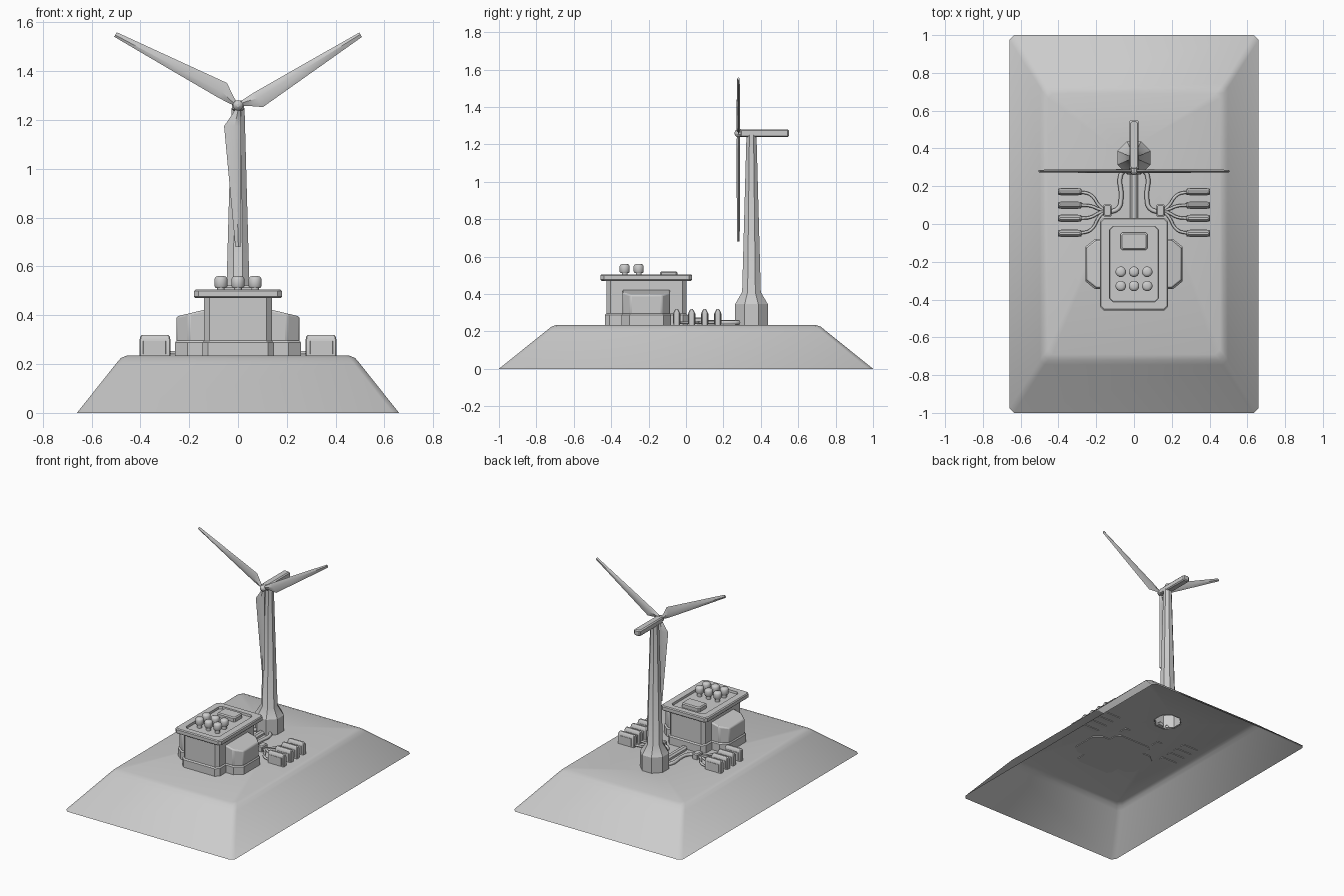
import bpy, bmesh, math
from mathutils import Matrix, Vector

cube = bpy.data.objects.get("Cube")
if cube:
    bpy.data.objects.remove(cube)

GROUND = 0.235


def octagon(cx, cy, z, r, sides=8):
    step = math.tau / sides
    return [(cx + r * math.cos((i + .5) * step), cy + r * math.sin((i + .5) * step), z)
            for i in range(sides)]


def chamfered(cx, cy, z, hx, hy, c):
    quarter = [(hx, hy - c), (hx - c, hy), (c - hx, hy), (-hx, hy - c)]
    half = quarter + [(-x, -y) for x, y in quarter]
    return [(cx + x, cy + y, z) for x, y in half]


def loft(name, rings, bottom=True, top=True, angle=30, mirror=False, bevel=0, recalc=True):
    """Skin a list of equal-length rings and optionally cap the ends."""
    bm = bmesh.new()
    loops = [[bm.verts.new(p) for p in ring] for ring in rings]
    n = len(loops[0])
    for a, b in zip(loops, loops[1:]):
        for i in range(n):
            j = (i + 1) % n
            bm.faces.new((a[i], a[j], b[j], b[i]))
    if bottom:
        bm.faces.new(loops[0][::-1])
    if top:
        bm.faces.new(loops[-1])
    if recalc:
        bmesh.ops.recalc_face_normals(bm, faces=bm.faces)
    me = bpy.data.meshes.new(name)
    bm.to_mesh(me)
    bm.free()
    me.shade_smooth()
    me.set_sharp_from_angle(angle=math.radians(angle))
    ob = bpy.data.objects.new(name, me)
    bpy.context.collection.objects.link(ob)
    if bevel:
        mod = ob.modifiers.new("Bevel", 'BEVEL')
        mod.width, mod.segments = bevel, 2
        mod.limit_method, mod.angle_limit = 'ANGLE', math.radians(30)
    if mirror:
        add_mirror(ob)
    return ob


def add_mirror(ob):
    ob.modifiers.new("Mirror", 'MIRROR').mirror_object = mirror_centre


def cable(name, points, radius):
    cu = bpy.data.curves.new(name, 'CURVE')
    cu.dimensions = '3D'
    cu.bevel_depth, cu.bevel_resolution, cu.resolution_u = radius, 1, 5
    sp = cu.splines.new('BEZIER')
    sp.bezier_points.add(len(points) - 1)
    for bp, (x, y) in zip(sp.bezier_points, points):
        bp.co = (x, y, GROUND + .012)
        bp.handle_left_type = bp.handle_right_type = 'AUTO'
    ob = bpy.data.objects.new(name, cu)
    bpy.context.collection.objects.link(ob)
    add_mirror(ob)


mirror_centre = bpy.data.objects.new("mirror_centre", None)
mirror_centre.hide_render = True
bpy.context.collection.objects.link(mirror_centre)

# Open-bottomed ground mound, with a hole where the tower stands
TY = 0.35
mound = [(0, .66, 1, .025), (.205, .497, .745, .025), (.225, .48, .72, .025),
         (GROUND, .455, .69, .025)]
loft("ground_mound",
     [chamfered(0, 0, z, hx, hy, c) for z, hx, hy, c in mound]
     + [octagon(0, TY, GROUND, .09)],
     bottom=False, top=False, angle=65, recalc=False)

# Turbine tower and nacelle
tower = [(GROUND - .005, .095), (.345, .095), (.41, .054), (1.25, .029)]
loft("tower", [octagon(0, TY, z, r) for z, r in tower], bottom=False, recalc=False)
loft("nacelle", [chamfered(0, .42, z, .025 - i, .13 - i, .008)
                 for z, i in ((1.238, .007), (1.245, 0), (1.273, 0), (1.28, .007))])

# Rotor: hub and three blades around the axis along y
HUB = Matrix.Translation((0, .28, 1.26))
to_front = HUB @ Matrix.Rotation(math.pi / 2, 4, 'X')
loft("rotor_hub", [[to_front @ Vector(p) for p in octagon(0, 0, z, r, 10)]
                   for z, r in ((-.015, .022), (.005, .022), (.014, .016), (.02, .006))])
stations = [(.01, -.008, .008, .008), (.04, -.026, .011, .009), (.085, -.057, .013, .01),
            (.3, -.037, .012, .009), (.58, -.011, .01, .007)]
for k, side in enumerate(("lower", "right", "left")):
    spin = HUB @ Matrix.Rotation(-k * math.tau / 3, 4, 'Y')
    rings = []
    for r, a, b, t in stations:
        mid = a * .4 + b * .6
        rings.append([spin @ Vector(p) for p in
                      ((a, 0, -r), (mid, -t, -r), (b, 0, -r), (mid, t, -r))])
    loft("blade_" + side, rings, angle=40)

# Main building: plinth, walls, and roof with a sunken deck
BY = -0.212
loft("building_plinth", [chamfered(0, BY, z, .147 - i, .222 - i, .025)
                         for z, i in ((.23, 0), (.288, 0), (.296, .008))])
loft("building_walls", [chamfered(0, BY, z, .139, .214, .022) for z in (.29, .475)])
roof = [(.47, .174, .239), (.476, .18, .245), (.499, .18, .245), (.505, .174, .239),
        (.505, .13, .2), (.49, .128, .198)]
loft("roof", [chamfered(0, BY, z, hx, hy, .018) for z, hx, hy in roof])
loft("roof_unit", [chamfered(0, -.092, z, .071 - i, .046 - i, .008)
                   for z, i in ((.488, 0), (.514, 0), (.521, .007))])

# Six roof vents
vent = [(.487, .016), (.512, .016), (.512, .023), (.52, .028), (.548, .028),
        (.557, .023), (.561, .012)]
for row, y in (("front", -.328), ("rear", -.253)):
    for col, x in (("right", -.07), ("centre", 0), ("left", .07)):
        loft(f"vent_{row}_{col}", [octagon(x, y, z, r, 12) for z, r in vent], angle=50)


# Side wings with sloping roofs, on matching plinths
def wing_ring(z, grow=0, slope=0):
    far, shoulder, depth, flat = .252 + grow, .2 + grow, .127 + grow, .085 + grow
    plan = [(.12, -depth), (shoulder, -depth), (far, -flat),
            (far, flat), (shoulder, depth), (.12, depth)]
    return [(x, -.212 + y, z - slope * (x - .14)) for x, y in plan]


loft("wing_plinths", [wing_ring(.23, .006), wing_ring(.288, .006), wing_ring(.296)], mirror=True)
loft("wings", [wing_ring(.29), wing_ring(.422, 0, .24)], mirror=True, bevel=.008)

# Battery units with raised face panels, each wired to a junction box
for i, y in enumerate((.17, .1, .03, -.05), 1):
    shell = [(.23, .063, .017), (.3, .063, .017), (.314, .06, .01), (.32, .054, .005)]
    loft(f"battery_pair_{i}", [chamfered(.34, y, z, hx, hy, .004) for z, hx, hy in shell],
         mirror=True)
    loft(f"battery_panels_{i}", [chamfered(.342, y, z, .047, .02, .002) for z in (.242, .295)],
         mirror=True)
    bend = y * .75 + .0175
    cable(f"battery_cables_{i}", [(.15, .07), (.18, .07 + (bend - .07) * .3),
                                  (.23, y * .85 + .0105), (.29, y)], .008)

loft("junction_boxes", [chamfered(.14, .072, z, .021 - i, .032 - i, .004)
                        for z, i in ((.23, 0), (.268, 0), (.274, .006))], mirror=True)

# Conduits from the tower to the junction boxes and the building
cable("tower_conduits", [(.05, .285), (.07, .26), (.068, .14), (.082, .085), (.14, .06)], .012)
loft("central_duct", [chamfered(0, .15, z, .022 - i, .135, .003)
                      for z, i in ((.236, 0), (.25, 0), (.26, .012))])
